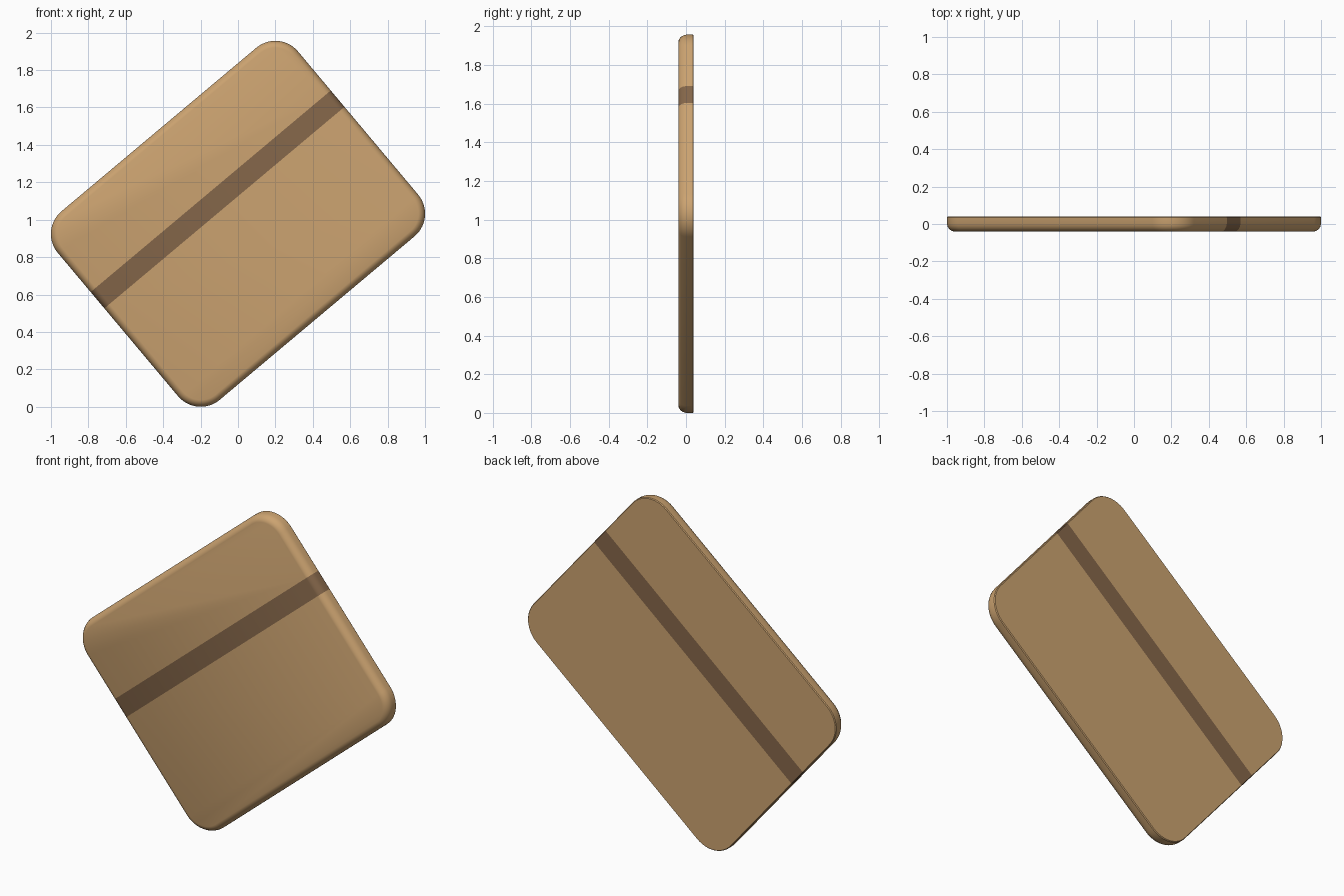
import bpy, bmesh, math
from mathutils import Matrix, Vector

if "Cube" in bpy.data.objects:
    bpy.data.objects.remove(bpy.data.objects["Cube"])

A, B, R = 0.68, 0.50, 0.158      # corner centres and corner radius
BAND = (0.113, 0.227)            # dark stripe limits across the board
# (y, inset): softly rounded front edge, squarer back edge
PROFILE = [(-0.040, 0.036), (-0.036, 0.024), (-0.027, 0.012), (-0.014, 0.004),
           (0.0, 0.0), (0.035, 0.0), (0.040, 0.004)]


def material(name, rgb):
    m = bpy.data.materials.new(name)
    m.diffuse_color = (*rgb, 1)
    m.use_nodes = True
    m.node_tree.nodes["Principled BSDF"].inputs["Base Color"].default_value = m.diffuse_color
    return m


def outline(inset, steps=14):
    pts = []
    for k, (sx, sz) in enumerate([(1, 1), (-1, 1), (-1, -1), (1, -1)]):
        for i in range(steps + 1):
            t = math.pi / 2 * (k + i / steps)
            r = R - inset
            pts.append((sx * A + r * math.cos(t), sz * B + r * math.sin(t)))
    return pts


# board: stacked rounded-rectangle rings, capped front and back
bm = bmesh.new()
rings = [[bm.verts.new((x, y, z)) for x, z in outline(d)] for y, d in PROFILE]
n = len(rings[0])
for lo, hi in zip(rings, rings[1:]):
    for i in range(n):
        j = (i + 1) % n
        bm.faces.new((lo[i], lo[j], hi[j], hi[i]))
bm.faces.new(rings[0])
bm.faces.new(rings[-1][::-1])

# cut the stripe through the whole board and colour it
for z in BAND:
    bmesh.ops.bisect_plane(bm, geom=bm.verts[:] + bm.edges[:] + bm.faces[:],
                           dist=1e-5, plane_co=(0, 0, z), plane_no=(0, 0, 1))
for f in bm.faces:
    f.material_index = int(BAND[0] < f.calc_center_median().z < BAND[1])
bmesh.ops.recalc_face_normals(bm, faces=bm.faces[:])

# tilt the board onto its corner and stand it on the ground
bm.transform(Matrix.Rotation(math.radians(-40), 4, 'Y'))
low = min(v.co.z for v in bm.verts)
bmesh.ops.translate(bm, verts=bm.verts[:], vec=Vector((0, 0, -low)))

mesh = bpy.data.meshes.new("wooden_board")
bm.to_mesh(mesh)
bm.free()
mesh.materials.append(material("light wood", (0.60, 0.365, 0.163)))
mesh.materials.append(material("dark wood stripe", (0.235, 0.135, 0.068)))
board = bpy.data.objects.new("wooden_board", mesh)
bpy.context.collection.objects.link(board)
bpy.context.view_layer.objects.active = board
board.select_set(True)
bpy.ops.object.shade_smooth_by_angle(angle=math.radians(35))
